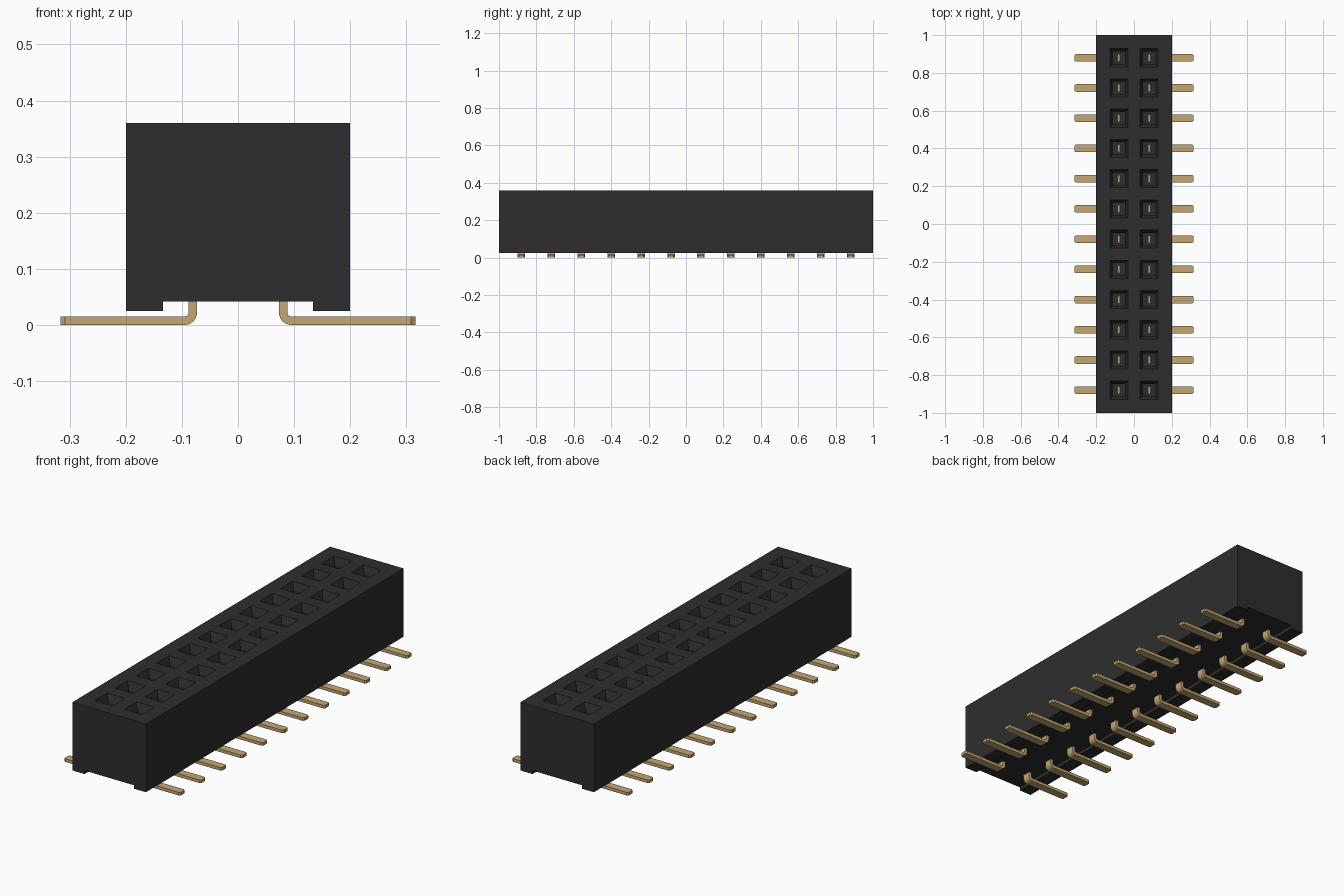
import bpy, bmesh, math

if "Cube" in bpy.data.objects:
    bpy.data.objects.remove(bpy.data.objects["Cube"], do_unlink=True)

ROWS, PITCH = 12, 0.16
COLUMN_X = 0.08          # distance of each socket column from the centre
HOLE = 0.048             # half size of a socket mouth
TOP = 0.36
ROW_Y = [(i - (ROWS - 1) / 2) * PITCH for i in range(ROWS)]


def make_material(name, rgb):
    mat = bpy.data.materials.new(name)
    mat.use_nodes = True
    bsdf = mat.node_tree.nodes["Principled BSDF"]
    bsdf.inputs["Base Color"].default_value = (*rgb, 1)
    bsdf.inputs["Roughness"].default_value = 0.6
    mat.diffuse_color = (*rgb, 1)
    return mat


def loft(bm, rings):
    """Skin a list of closed rings of points and cap both ends."""
    loops = [[bm.verts.new(p) for p in ring] for ring in rings]
    n = len(loops[0])
    for a, b in zip(loops, loops[1:]):
        for i in range(n):
            j = (i + 1) % n
            bm.faces.new((a[i], a[j], b[j], b[i]))
    bm.faces.new(loops[0])
    bm.faces.new(loops[-1])
    bmesh.ops.recalc_face_normals(bm, faces=bm.faces[:])


def finish(bm, name, mat):
    mesh = bpy.data.meshes.new(name)
    bm.to_mesh(mesh)
    bm.free()
    mesh.materials.append(mat)
    return mesh


def add_object(name, mesh, location=(0, 0, 0)):
    ob = bpy.data.objects.new(name, mesh)
    ob.location = location
    bpy.context.collection.objects.link(ob)
    return ob


black = make_material("black plastic", (0.027, 0.027, 0.027))
gold = make_material("gold metal", (0.56, 0.385, 0.175))

# Housing: profile with two feet, cut into slices at the socket edges
half = [(0.2, TOP), (COLUMN_X + HOLE, TOP), (COLUMN_X - HOLE, TOP)]
profile = [(-0.2, 0.025), (-0.134, 0.025), (-0.134, 0.042),
           (0.134, 0.042), (0.134, 0.025), (0.2, 0.025)]
profile += half + [(-x, z) for x, z in reversed(half)]
stations = [-1.0] + [y + s * HOLE for y in ROW_Y for s in (-1, 1)] + [1.0]
bm = bmesh.new()
loft(bm, [[(x, y, z) for x, z in profile] for y in stations])

# Sockets: sloped mouth, then a deep straight well
mouths = []
for f in bm.faces:
    c = f.calc_center_median()
    if (f.normal.z > 0.9 and abs(abs(c.x) - COLUMN_X) < 0.01
            and min(abs(c.y - y) for y in ROW_Y) < 0.01):
        mouths.append(f)
bmesh.ops.inset_individual(bm, faces=mouths, thickness=0.021, depth=0)
bmesh.ops.translate(bm, vec=(0, 0, -0.035), verts=list({v for f in mouths for v in f.verts}))
wells = bmesh.ops.extrude_discrete_faces(bm, faces=mouths)["faces"]
bmesh.ops.translate(bm, vec=(0, 0, -0.255), verts=list({v for f in wells for v in f.verts}))

# Merge the slices of the flat walls
bmesh.ops.dissolve_limit(bm, angle_limit=math.radians(1),
                         verts=[v for v in bm.verts if v.co.z < 0.05],
                         edges=[e for e in bm.edges if all(v.co.z < 0.05 for v in e.verts)])
add_object("housing", finish(bm, "housing", black))


# Pins: flat strip rising inside the socket, bent outward under the housing
def pin_mesh(side):
    x0, thick, radius, wide = 0.073, 0.015, 0.022, 0.02
    cx = x0 + radius
    # each station: outer point, inner point, half width
    path = [((x0, 0.2), (x0 + thick, 0.2), wide)]
    for i in range(7):
        a = math.pi + i / 6 * math.pi / 2
        pts = [(cx + r * math.cos(a), radius + r * math.sin(a))
               for r in (radius, radius - thick)]
        path.append((*pts, wide))
    for x, w in ((0.308, wide), (0.316, 0.014)):
        path.append(((x, 0), (x, thick), w))
    bm = bmesh.new()
    loft(bm, [[(side * o[0], -w, o[1]), (side * o[0], w, o[1]),
               (side * i[0], w, i[1]), (side * i[0], -w, i[1])]
              for o, i, w in path])
    return finish(bm, "pin", gold)


pins = []
for label, side in (("left", 1), ("right", -1)):
    mesh = pin_mesh(side)
    for n, y in enumerate(ROW_Y, 1):
        pins.append(add_object(f"pin_{label}_{n:02d}", mesh, (0, y, 0)))

# Smooth the bends, keep the strip edges sharp
for ob in (pins[0], pins[ROWS]):
    bpy.ops.object.select_all(action='DESELECT')
    ob.select_set(True)
    bpy.context.view_layer.objects.active = ob
    bpy.ops.object.shade_smooth_by_angle(angle=math.radians(30))
